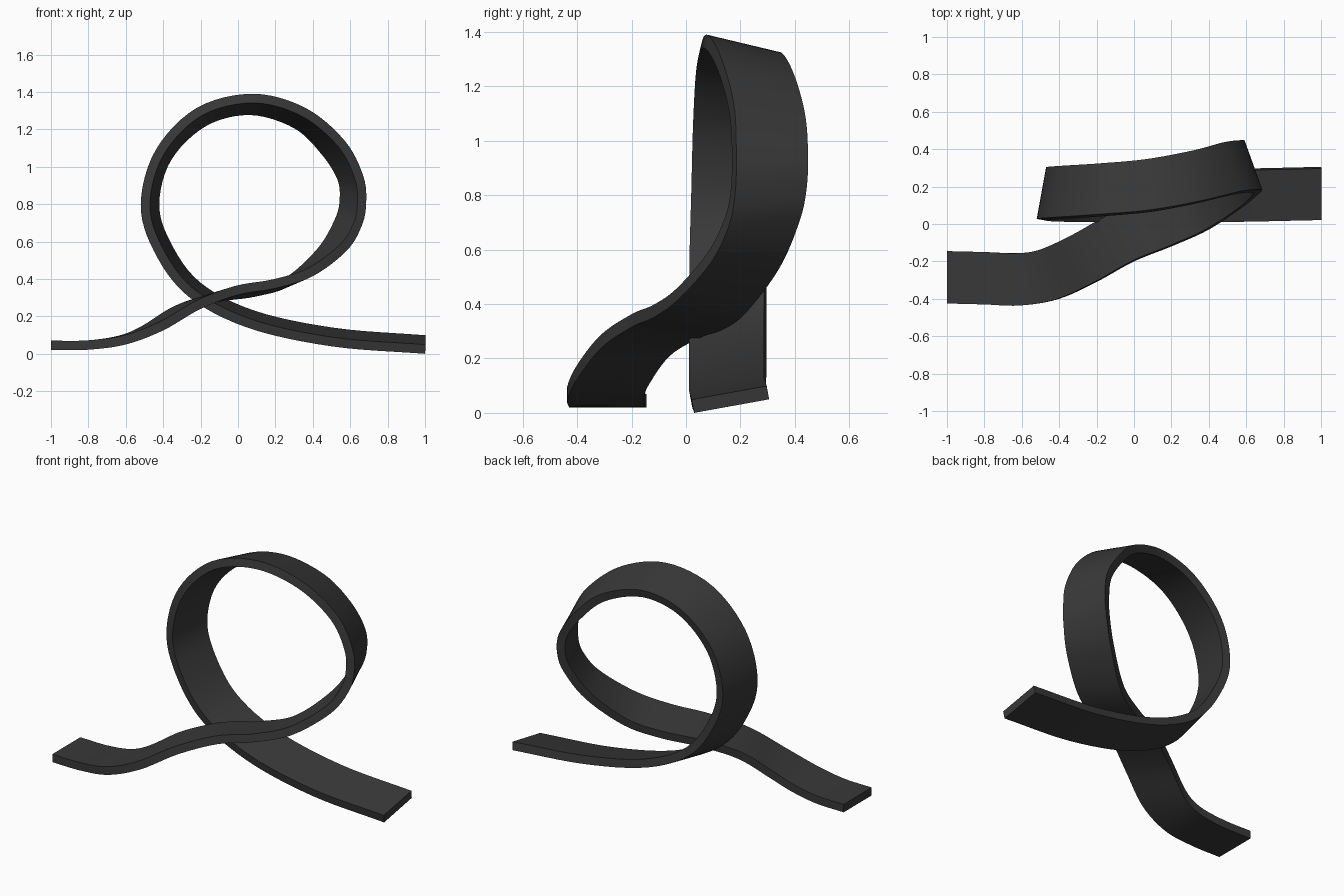
import bpy, bmesh, math
from mathutils import Vector

if "Cube" in bpy.data.objects:
    bpy.data.objects.remove(bpy.data.objects["Cube"])

WIDTH, THICK, STEPS = 0.28, 0.05, 6

# Stations along the outer front edge: x, y, z, then lean of the width direction in x and z
stations = [
    (-1, -.425, .02, 0, 0), (-.8, -.43, .022, 0, 0), (-.6, -.435, .05, -.02, 0),
    (-.4, -.40, .125, -.09, -.02), (-.2, -.31, .24, -.12, -.03), (0, -.20, .315, -.12, -.04),
    (.2, -.12, .35, -.11, -.045), (.4, -.03, .415, -.12, -.05), (.58, .09, .55, -.12, -.02),
    (.66, .155, .68, -.10, .02), (.685, .18, .80, -.095, .02), (.67, .185, .95, -.095, 0),
    (.57, .175, 1.14, -.09, -.04), (.36, .125, 1.315, -.04, -.065), (.08, .075, 1.39, -.015, -.065),
    (-.22, .05, 1.315, .025, -.055), (-.44, .035, 1.09, .04, -.03), (-.52, .028, .80, .05, 0),
    (-.45, .022, .55, .045, .025), (-.27, .02, .31, .035, .035), (.05, .02, .14, .02, .045),
    (.5, .02, .04, .01, .05), (1, .03, 0, 0, .05),
]
front, back = [], []
for x, y, z, lx, lz in stations:
    f = Vector((x, y, z))
    front.append(f)
    back.append(f + Vector((lx, math.sqrt(WIDTH**2 - lx*lx - lz*lz), lz)))


def spline(pts):
    """Smooth curve through all points (Catmull-Rom)."""
    p = [2 * pts[0] - pts[1]] + pts + [2 * pts[-1] - pts[-2]]
    out = []
    for i in range(1, len(p) - 2):
        a, b, c, d = p[i - 1:i + 3]
        for s in range(STEPS):
            t = s / STEPS
            out.append(0.5 * (2*b + (c - a)*t + (2*a - 5*b + 4*c - d)*t*t
                              + (3*b - a - 3*c + d)*t**3))
    return out + [pts[-1]]


# Looping strip: rectangular section swept between the two edges
F, B = spline(front), spline(back)
mid = [(f + b) / 2 for f, b in zip(F, B)]
bm = bmesh.new()
rings = []
for i, (f, b) in enumerate(zip(F, B)):
    tangent = mid[min(i + 1, len(mid) - 1)] - mid[max(i - 1, 0)]
    n = tangent.cross(b - f).normalized() * THICK
    rings.append([bm.verts.new(v) for v in (f, b, b + n, f + n)])
for r, s in zip(rings, rings[1:]):
    for k in range(4):
        j = (k + 1) % 4
        bm.faces.new((r[k], r[j], s[j], s[k]))
bm.faces.new(rings[0])
bm.faces.new(rings[-1][::-1])
bmesh.ops.recalc_face_normals(bm, faces=bm.faces[:])

mesh = bpy.data.meshes.new("loop_track")
bm.to_mesh(mesh)
bm.free()
track = bpy.data.objects.new("loop_track", mesh)
bpy.context.collection.objects.link(track)

# Dark grey finish
mat = bpy.data.materials.new("dark_grey")
mat.diffuse_color = (0.04, 0.04, 0.04, 1)
mat.use_nodes = True
mat.node_tree.nodes["Principled BSDF"].inputs["Base Color"].default_value = mat.diffuse_color
mesh.materials.append(mat)

bpy.context.view_layer.objects.active = track
track.select_set(True)
bpy.ops.object.shade_smooth_by_angle(angle=math.radians(30))
